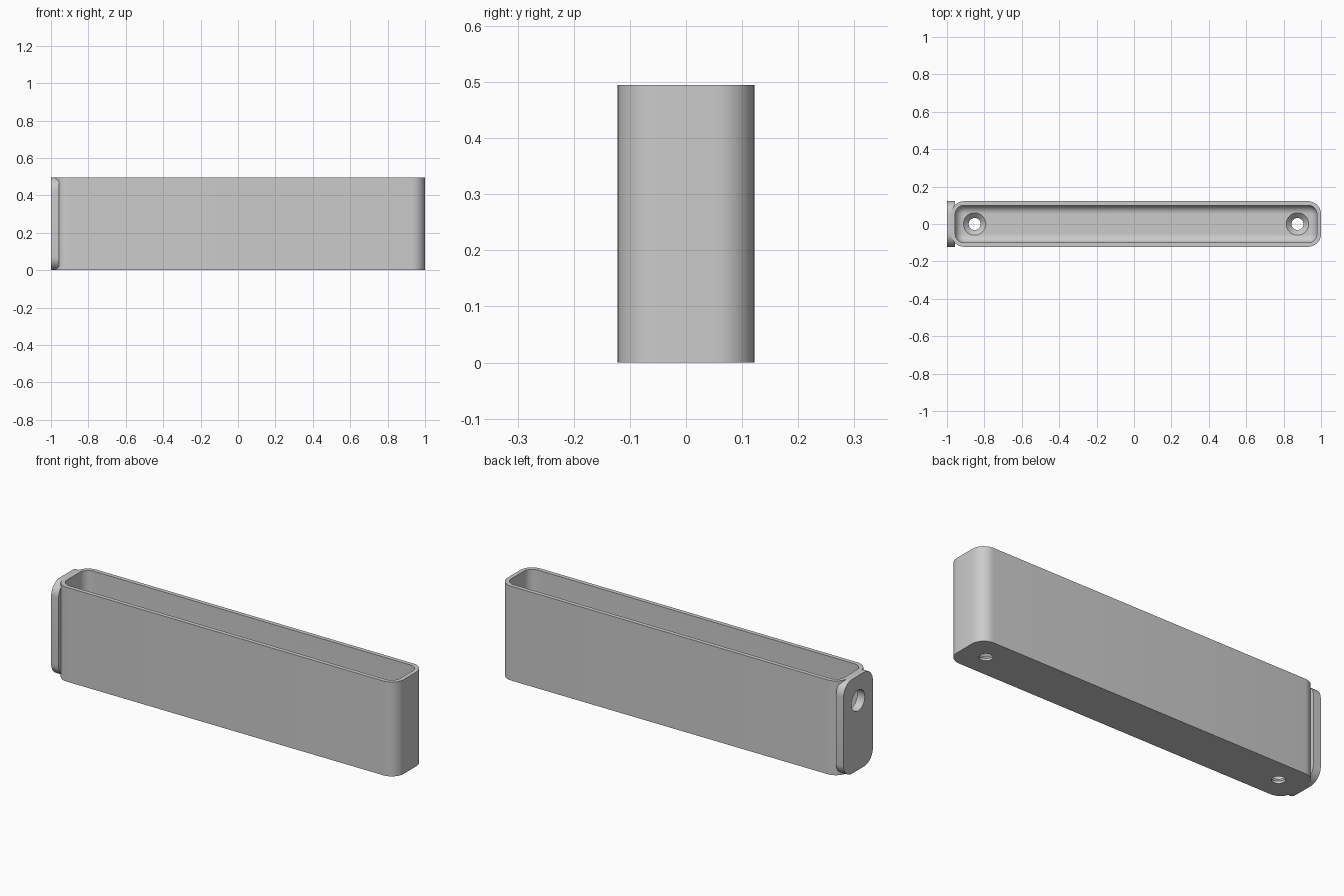
import bpy, bmesh
from math import sin, cos, pi, radians
from mathutils import Matrix, Vector

if "Cube" in bpy.data.objects:
    bpy.data.objects.remove(bpy.data.objects["Cube"])

HEIGHT, HALF_Y, WALL = 0.495, 0.122, 0.022
LEFT, RIGHT = -0.978, 1.0
CX, HALF_X = (LEFT + RIGHT) / 2, (RIGHT - LEFT) / 2
CORNER, FILLET, FLOOR = 0.07, 0.045, 0.04
SCREW_OFFSET = 0.863

grey = bpy.data.materials.new("plain_grey")
grey.use_nodes = True
grey.diffuse_color = (0.6, 0.6, 0.6, 1)
grey.node_tree.nodes["Principled BSDF"].inputs["Base Color"].default_value = (0.6, 0.6, 0.6, 1)


def rounded_rect(half_a, half_b, radius, steps=10):
    """Counter-clockwise outline of a rounded rectangle."""
    points = []
    for quarter, (sa, sb) in enumerate([(1, 1), (-1, 1), (-1, -1), (1, -1)]):
        for i in range(steps + 1):
            t = (quarter + i / steps) * pi / 2
            points.append((sa * (half_a - radius) + radius * cos(t),
                           sb * (half_b - radius) + radius * sin(t)))
    return points


def loft(name, rings):
    """Skin a list of equal-length rings and cap both ends."""
    bm = bmesh.new()
    loops = [[bm.verts.new(p) for p in ring] for ring in rings]
    for low, high in zip(loops, loops[1:]):
        for i in range(len(low)):
            j = (i + 1) % len(low)
            bm.faces.new((low[i], low[j], high[j], high[i]))
    bm.faces.new(loops[0][::-1])
    bm.faces.new(loops[-1])
    bmesh.ops.recalc_face_normals(bm, faces=bm.faces)
    mesh = bpy.data.meshes.new(name)
    bm.to_mesh(mesh)
    bm.free()
    mesh.materials.append(grey)
    obj = bpy.data.objects.new(name, mesh)
    bpy.context.collection.objects.link(obj)
    return obj


def lathe(name, profile, matrix):
    """Round cutter from (radius, height) pairs, placed by a matrix."""
    return loft(name, [[matrix @ Vector((r * cos(k * pi / 20), r * sin(k * pi / 20), z))
                        for k in range(40)] for r, z in profile])


def cut(obj, cutters):
    for cutter in cutters:
        mod = obj.modifiers.new("cut", 'BOOLEAN')
        mod.operation, mod.solver, mod.object = 'DIFFERENCE', 'EXACT', cutter
    mesh = bpy.data.meshes.new_from_object(obj.evaluated_get(bpy.context.evaluated_depsgraph_get()))
    obj.modifiers.clear()
    obj.data = mesh


# Open tray: outer wall, flat rim, inner wall, floor fillet
def tray_ring(inset, z):
    outline = rounded_rect(HALF_X - inset, HALF_Y - inset, max(CORNER - inset, 0.002))
    return [(CX + a, b, z) for a, b in outline]


rings = [tray_ring(0, 0), tray_ring(0, HEIGHT), tray_ring(WALL, HEIGHT)]
for i in range(9):
    t = i / 8 * pi / 2
    rings.append(tray_ring(WALL + FILLET * (1 - cos(t)), FLOOR + FILLET * (1 - sin(t))))
tray = loft("tray", rings)

# End plate with rounded corners
plate_outline = rounded_rect(HALF_Y, HEIGHT / 2, CORNER)
plate = loft("end_plate", [[(x, a, HEIGHT / 2 + b) for a, b in plate_outline]
                           for x in (-1.0, LEFT + WALL - 0.001)])

# Countersunk screw holes and the hole through the end plate
screw_profile = [(0.032, -0.05), (0.032, 0.012), (0.06, FLOOR), (0.06, 0.12)]
screws = [lathe("screw_cutter", screw_profile, Matrix.Translation((CX + s * SCREW_OFFSET, 0, 0)))
          for s in (-1, 1)]
side_hole = lathe("side_cutter", [(0.055, -0.1), (0.055, 0.1)],
                  Matrix.Translation((-1, 0, 0.365)) @ Matrix.Rotation(pi / 2, 4, 'Y'))
bpy.context.view_layer.update()
cut(tray, screws + [side_hole])
cut(plate, [side_hole])
for helper in screws + [side_hole]:
    bpy.data.objects.remove(helper)

# Smooth curved walls, sharp edges kept
for obj in (tray, plate):
    bpy.ops.object.select_all(action='DESELECT')
    obj.select_set(True)
    bpy.context.view_layer.objects.active = obj
    bpy.ops.object.shade_smooth_by_angle(angle=radians(30))
